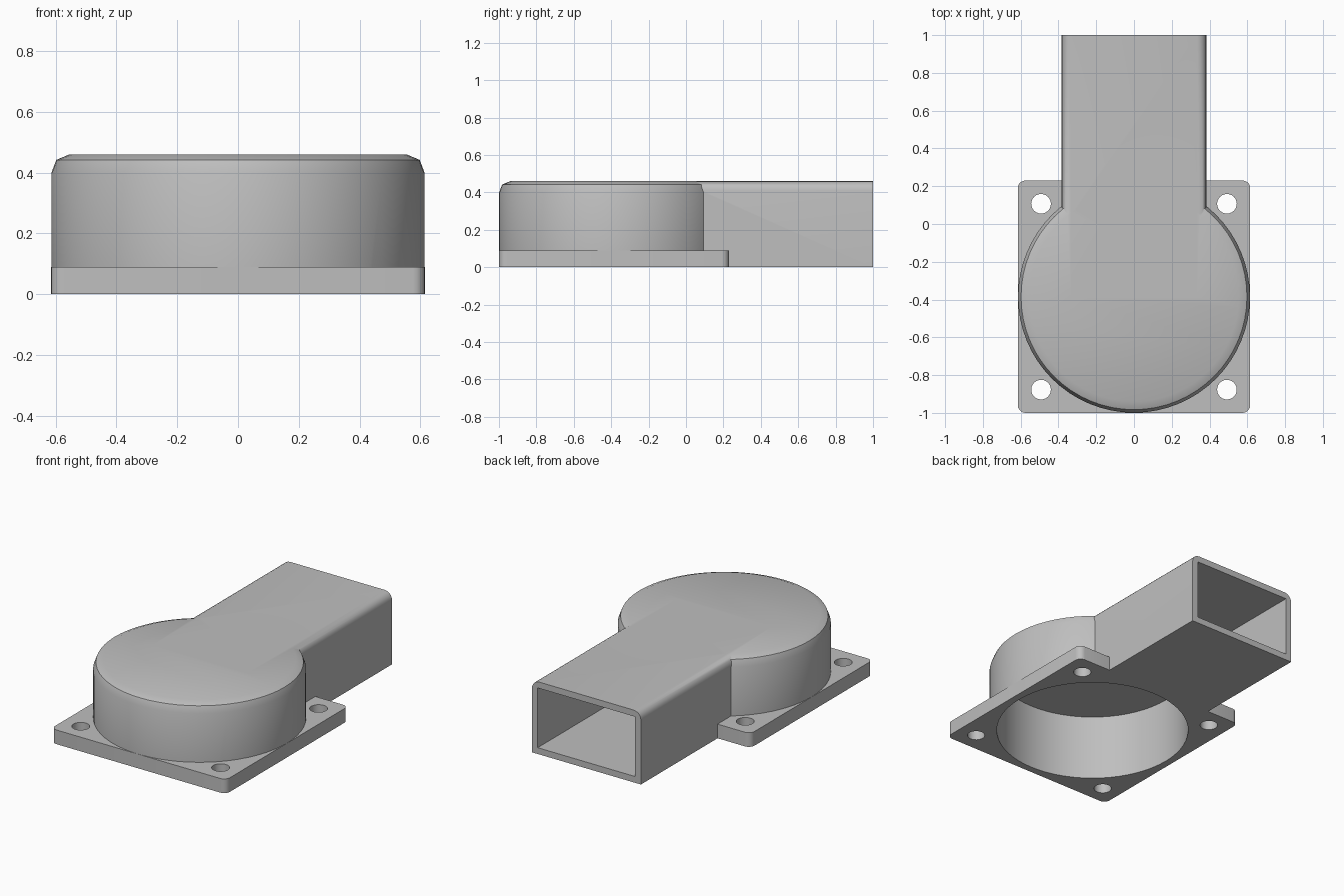
import bpy, bmesh, math
from mathutils import Matrix, Vector

old = bpy.data.objects.get("Cube")
if old:
    bpy.data.objects.remove(old, do_unlink=True)

grey = bpy.data.materials.new("matte grey plastic")
grey.use_nodes = True
colour = (0.52, 0.52, 0.52, 1)
grey.diffuse_color = colour
grey.node_tree.nodes["Principled BSDF"].inputs["Base Color"].default_value = colour

CENTRE_Y = -0.385      # drum axis
RADIUS = 0.615         # drum radius and half the flange width
HEIGHT = 0.46
WALL = 0.04
DUCT = 0.383           # half the duct width


def finish(name, bm):
    bmesh.ops.recalc_face_normals(bm, faces=bm.faces[:])
    mesh = bpy.data.meshes.new(name)
    bm.to_mesh(mesh)
    bm.free()
    mesh.materials.append(grey)
    obj = bpy.data.objects.new(name, mesh)
    bpy.context.collection.objects.link(obj)
    return obj


def box(name, low, high, radius=0, rounded=None):
    """Box between two corners; edges chosen by the rule are rounded."""
    low, high = Vector(low), Vector(high)
    bm = bmesh.new()
    bmesh.ops.create_cube(bm, size=1)
    size = high - low
    for v in bm.verts:
        v.co = (low + high) / 2 + Vector(a * b for a, b in zip(v.co, size))
    if rounded:
        edges = [e for e in bm.edges if rounded(e.verts[0].co, e.verts[1].co)]
        bmesh.ops.bevel(bm, geom=edges, offset=radius, segments=5,
                        profile=0.5, affect='EDGES')
    return finish(name, bm)


def lathe(name, profile, x, y, steps):
    """Closed solid turned about a vertical axis at x, y."""
    bm = bmesh.new()
    rings = []
    for r, z in profile:
        rings.append([bm.verts.new((x + r * math.cos(2 * math.pi * i / steps),
                                    y + r * math.sin(2 * math.pi * i / steps), z))
                      for i in range(steps)])
    for a, b in zip(rings, rings[1:]):
        for i in range(steps):
            j = (i + 1) % steps
            bm.faces.new((a[i], a[j], b[j], b[i]))
    bm.faces.new(rings[0])
    bm.faces.new(rings[-1])
    return finish(name, bm)


def combine(target, other, operation):
    mod = target.modifiers.new(operation.lower(), 'BOOLEAN')
    mod.operation = operation
    mod.solver = 'EXACT'
    mod.object = other
    bpy.context.view_layer.objects.active = target
    bpy.ops.object.modifier_apply(modifier=mod.name)
    bpy.data.objects.remove(other, do_unlink=True)


# Square mounting flange with rounded corners
housing = box("fan_duct_housing", (-RADIUS, CENTRE_Y - RADIUS, 0),
              (RADIUS, CENTRE_Y + RADIUS, 0.09), 0.04,
              lambda a, b: abs(a.z - b.z) > 0.01)

# Round fan drum with a softened top rim
drum = lathe("drum", [(RADIUS - 0.001, 0.02), (RADIUS - 0.001, 0.4), (0.598, 0.442),
                      (0.555, HEIGHT)], 0, CENTRE_Y, 64)
combine(housing, drum, 'UNION')

# Rectangular outlet duct with rounded upper edges
duct = box("duct", (-DUCT, CENTRE_Y, 0), (DUCT, 1, HEIGHT), 0.05,
           lambda a, b: min(a.z, b.z) > 0.1 and abs(a.y - b.y) > 0.1)
combine(housing, duct, 'UNION')

# Fan opening from below
bore = lathe("bore", [(0.57, -0.1), (0.57, HEIGHT - WALL)], 0, CENTRE_Y, 64)
combine(housing, bore, 'DIFFERENCE')

# Air passage through the duct
passage = box("passage", (WALL - DUCT, CENTRE_Y, WALL),
              (DUCT - WALL, 1.1, HEIGHT - WALL))
combine(housing, passage, 'DIFFERENCE')

# Four screw holes
for x in (-0.492, 0.492):
    for y in (-0.492, 0.492):
        hole = lathe("hole", [(0.052, -0.1), (0.052, 0.2)], x, CENTRE_Y + y, 24)
        combine(housing, hole, 'DIFFERENCE')

bpy.ops.object.select_all(action='DESELECT')
housing.select_set(True)
bpy.context.view_layer.objects.active = housing
bpy.ops.object.shade_smooth_by_angle(angle=math.radians(35))
